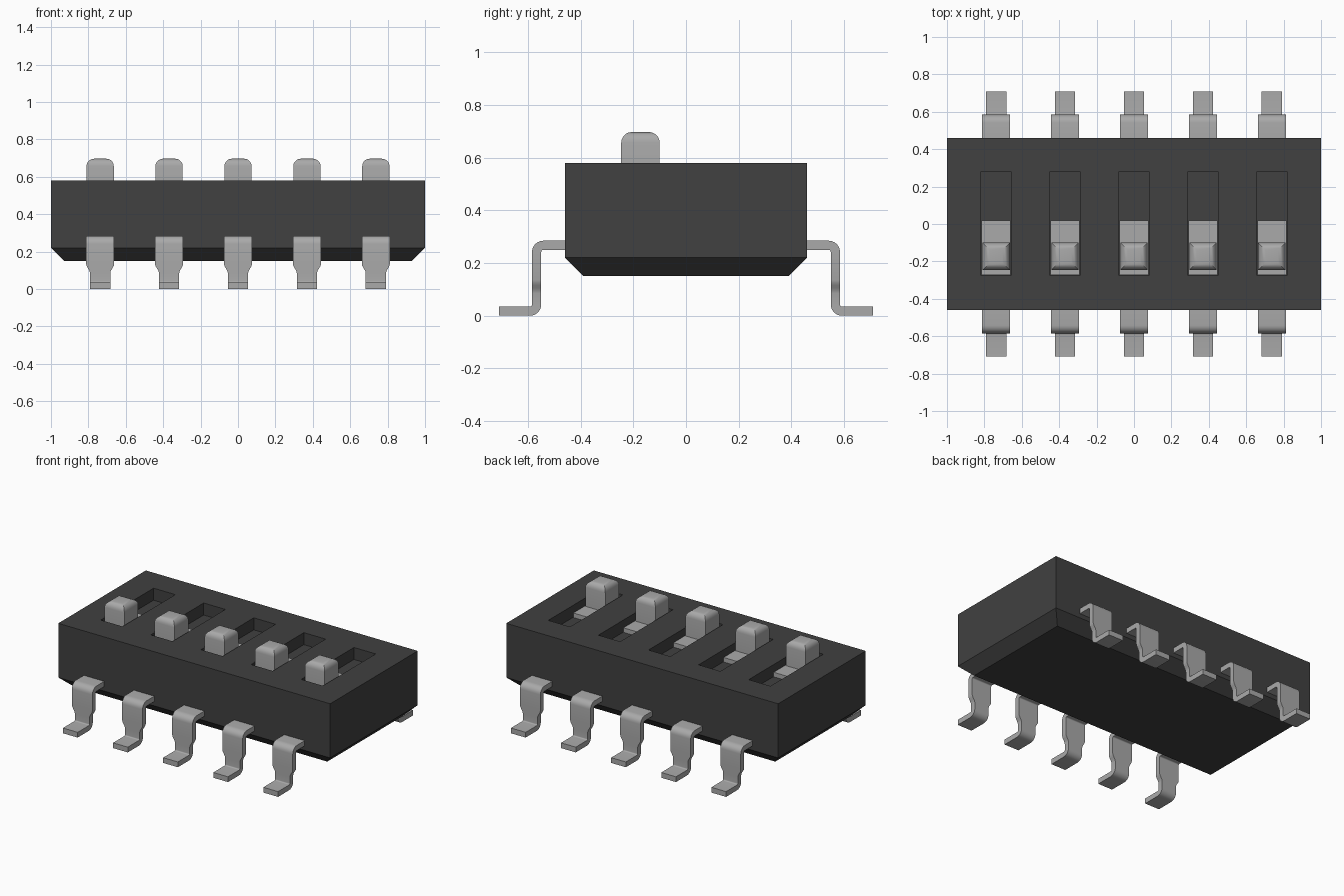
import bpy, bmesh, math
from mathutils import Vector

cube = bpy.data.objects.get("Cube")
if cube:
    bpy.data.objects.remove(cube, do_unlink=True)

PITCH = 0.3685
CENTRES = [(i - 2) * PITCH for i in range(5)]


def material(name, rgb, rough):
    m = bpy.data.materials.new(name)
    m.use_nodes = True
    m.diffuse_color = (*rgb, 1)
    node = m.node_tree.nodes["Principled BSDF"]
    node.inputs["Base Color"].default_value = (*rgb, 1)
    node.inputs["Roughness"].default_value = rough
    return m


BLACK = material("black plastic", (0.052, 0.052, 0.052), 0.6)
GREY = material("light grey", (0.40, 0.40, 0.40), 0.5)


def finish(bm, name, mat, smooth=False):
    bmesh.ops.recalc_face_normals(bm, faces=bm.faces)
    mesh = bpy.data.meshes.new(name)
    bm.to_mesh(mesh)
    bm.free()
    mesh.materials.append(mat)
    ob = bpy.data.objects.new(name, mesh)
    bpy.context.collection.objects.link(ob)
    if smooth:
        bpy.ops.object.select_all(action='DESELECT')
        ob.select_set(True)
        bpy.context.view_layer.objects.active = ob
        bpy.ops.object.shade_smooth_by_angle(angle=math.radians(28))
    return ob


def loft(bm, rings):
    """Skin a list of four-point rings and cap both ends."""
    vs = [[bm.verts.new(p) for p in ring] for ring in rings]
    for a, b in zip(vs, vs[1:]):
        for i in range(4):
            j = (i + 1) % 4
            bm.faces.new((a[i], a[j], b[j], b[i]))
    bm.faces.new(vs[0])
    bm.faces.new(vs[-1])


def rect(x, y, z):
    return [(-x, -y, z), (x, -y, z), (x, y, z), (-x, y, z)]


def box(bm, x0, x1, y0, y1, z0, z1):
    loft(bm, [[(x0, y0, z), (x1, y0, z), (x1, y1, z), (x0, y1, z)] for z in (z0, z1)])


# Housing: block with a chamfered underside
bm = bmesh.new()
loft(bm, [rect(0.93, 0.39, 0.15), rect(1, 0.46, 0.22), rect(1, 0.46, 0.58)])
housing = finish(bm, "housing", BLACK)

# Cut the five slots
bm = bmesh.new()
for cx in CENTRES:
    box(bm, cx - 0.08, cx + 0.08, -0.275, 0.28, 0.50, 0.70)
cutter = finish(bm, "slot_cutter", BLACK)
cutter.hide_render = True
mod = housing.modifiers.new("slots", 'BOOLEAN')
mod.operation = 'DIFFERENCE'
mod.solver = 'EXACT'
mod.object = cutter
bpy.context.view_layer.objects.active = housing
bpy.ops.object.modifier_apply(modifier=mod.name)
bpy.data.objects.remove(cutter, do_unlink=True)

# Sliders: flat plate, and knob with rounded top edges
for n, cx in enumerate(CENTRES, 1):
    bm = bmesh.new()
    box(bm, cx - 0.078, cx + 0.078, -0.272, 0.02, 0.495, 0.53)
    finish(bm, f"slider_plate_{n}", GREY)
    bm = bmesh.new()
    box(bm, cx - 0.073, cx + 0.073, -0.246, -0.10, 0.52, 0.697)
    top = [e for e in bm.edges if all(v.co.z > 0.69 for v in e.verts)]
    bmesh.ops.bevel(bm, geom=top, offset=0.04, segments=5, profile=0.5, affect='EDGES')
    finish(bm, f"slider_knob_{n}", GREY, True)

# Lead centreline in (y, z, angle, half width): shoulder, bend, tapered drop, bend, foot
T, R, SEG = 0.035, 0.025, 6
WIDE, NARROW = 0.075, 0.054
UP, LOW, DROP = 0.267, T / 2, 0.567
path = [(0.44, UP, 0, WIDE)]
for i in range(SEG + 1):
    a = math.pi / 2 * i / SEG
    path.append((DROP - R + R * math.sin(a), UP - R + R * math.cos(a), -a, WIDE))
for i in range(6):
    t = i / 5
    s = t * t * (3 - 2 * t)
    path.append((DROP, 0.135 - 0.05 * t, -math.pi / 2, WIDE + (NARROW - WIDE) * s))
for i in range(SEG + 1):
    a = math.pi / 2 * i / SEG
    path.append((DROP + R - R * math.cos(a), LOW + R - R * math.sin(a), a - math.pi / 2, NARROW))
path.append((0.709, LOW, 0, NARROW))

# Leads along both long sides
for side, label in ((-1, "front"), (1, "back")):
    for n, cx in enumerate(CENTRES, 1):
        bm = bmesh.new()
        rings = []
        for y, z, a, w in path:
            c = Vector((0, y, z))
            off = Vector((0, -math.sin(a), math.cos(a))) * T / 2
            ring = []
            for sx, so in ((-1, -1), (1, -1), (1, 1), (-1, 1)):
                p = c + off * so
                ring.append((cx + sx * w, p.y * side, p.z))
            rings.append(ring)
        loft(bm, rings)
        finish(bm, f"{label}_lead_{n}", GREY, True)
